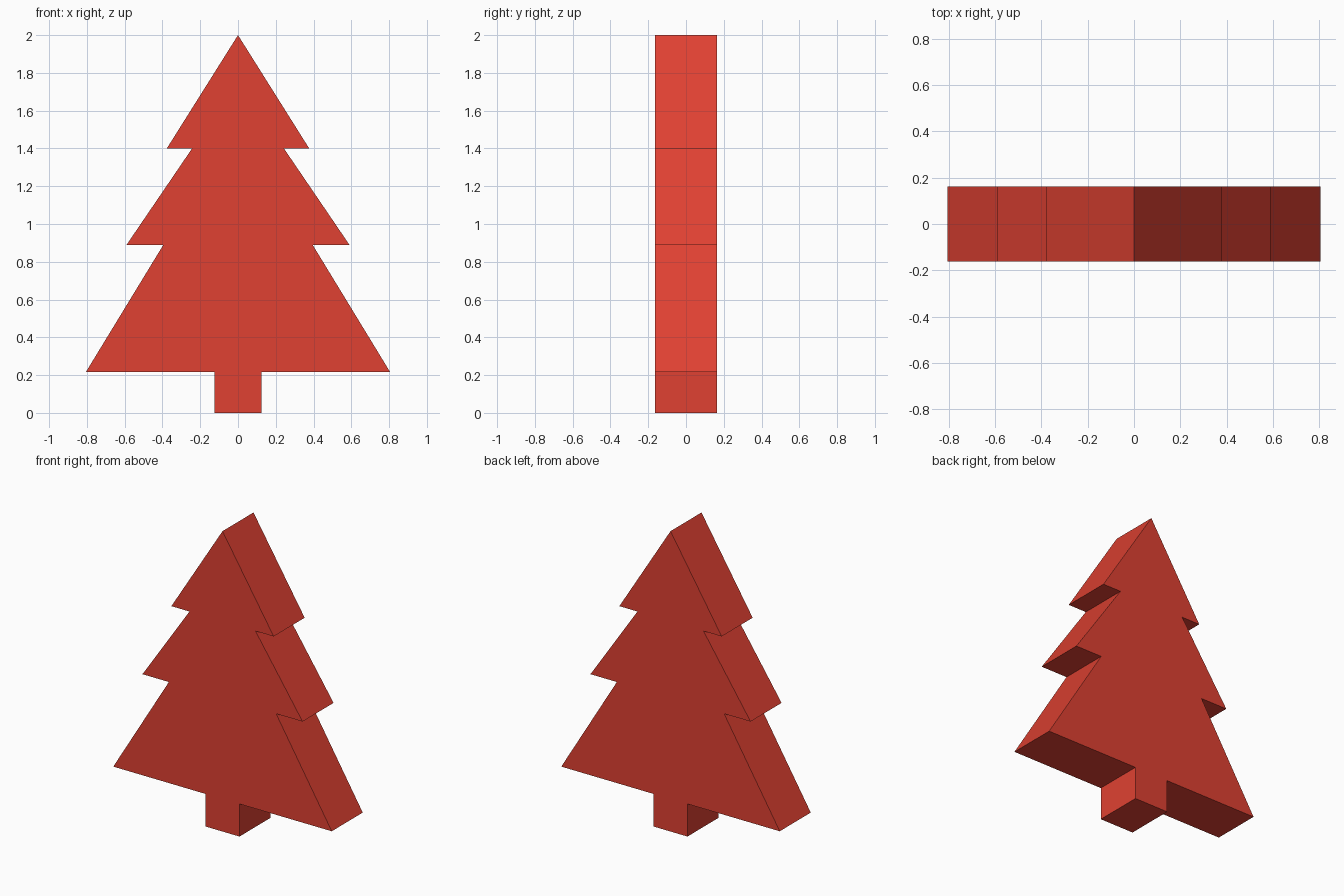
import bpy, bmesh

if "Cube" in bpy.data.objects:
    bpy.data.objects.remove(bpy.data.objects["Cube"])

HALF_DEPTH = 0.163

red = bpy.data.materials.new("red")
red.diffuse_color = (0.745, 0.053, 0.032, 1.0)
red.use_nodes = True
red.node_tree.nodes["Principled BSDF"].inputs["Base Color"].default_value = red.diffuse_color

# Right half of the tree outline, bottom to tip
half = [(0.125, 0.0), (0.125, 0.217), (0.805, 0.217), (0.395, 0.89),
        (0.59, 0.89), (0.243, 1.4), (0.377, 1.4)]
outline = half + [(0.0, 2.0)] + [(-x, z) for x, z in reversed(half)]

# Tree slab: mirrored outline extruded front to back
bm = bmesh.new()
front = bm.faces.new([bm.verts.new((x, -HALF_DEPTH, z)) for x, z in outline])
result = bmesh.ops.extrude_face_region(bm, geom=[front], use_keep_orig=True)
moved = [v for v in result["geom"] if isinstance(v, bmesh.types.BMVert)]
bmesh.ops.translate(bm, verts=moved, vec=(0, 2 * HALF_DEPTH, 0))
bmesh.ops.recalc_face_normals(bm, faces=bm.faces)

mesh = bpy.data.meshes.new("fir_tree")
bm.to_mesh(mesh)
bm.free()
mesh.materials.append(red)
bpy.context.collection.objects.link(bpy.data.objects.new("fir_tree", mesh))
